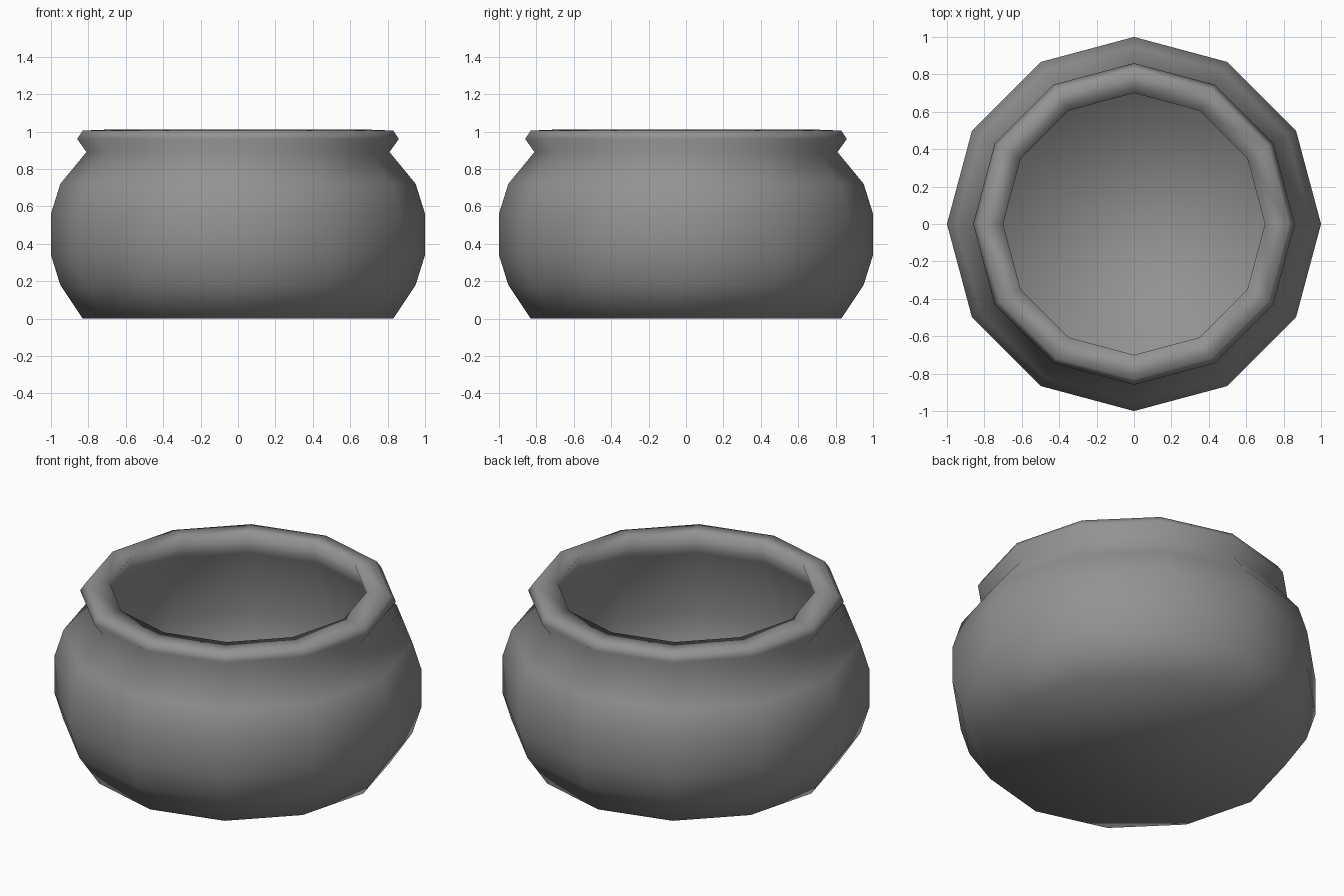
import bpy, bmesh, math

cube = bpy.data.objects.get("Cube")
if cube:
    bpy.data.objects.remove(cube, do_unlink=True)

SIDES = 12

# Material
grey = bpy.data.materials.new("stone_grey")
grey.use_nodes = True
colour = (0.29, 0.29, 0.29, 1.0)
grey.diffuse_color = colour
bsdf = next(n for n in grey.node_tree.nodes if n.type == 'BSDF_PRINCIPLED')
bsdf.inputs["Base Color"].default_value = colour


def lathe(name, profile):
    """Turn a (radius, height) profile into a smooth closed solid, capping both ends."""
    bm = bmesh.new()
    rings = []
    for radius, z in profile:
        angles = [math.tau * i / SIDES for i in range(SIDES)]
        rings.append([bm.verts.new((radius * math.cos(a), radius * math.sin(a), z))
                      for a in angles])
    for low, high in zip(rings, rings[1:]):
        for i in range(SIDES):
            j = (i + 1) % SIDES
            bm.faces.new((low[i], low[j], high[j], high[i]))
    for ring in (rings[0], rings[-1]):
        bm.faces.new(ring)
    bmesh.ops.recalc_face_normals(bm, faces=bm.faces)
    for face in bm.faces:
        face.smooth = True
    mesh = bpy.data.meshes.new(name)
    bm.to_mesh(mesh)
    bm.free()
    mesh.materials.append(grey)
    obj = bpy.data.objects.new(name, mesh)
    bpy.context.collection.objects.link(obj)
    return obj


# Outer wall from base to neck, broad lip, then the inner wall down to the floor
outer = [(0.83, 0.0), (0.95, 0.18), (1.0, 0.34), (1.0, 0.56), (0.95, 0.72), (0.81, 0.89)]
lip = [(0.86, 0.96), (0.83, 1.005), (0.70, 1.01)]
inner = [(0.75, 0.87), (0.90, 0.45), (0.80, 0.015)]
lathe("pot", outer + lip + inner)
